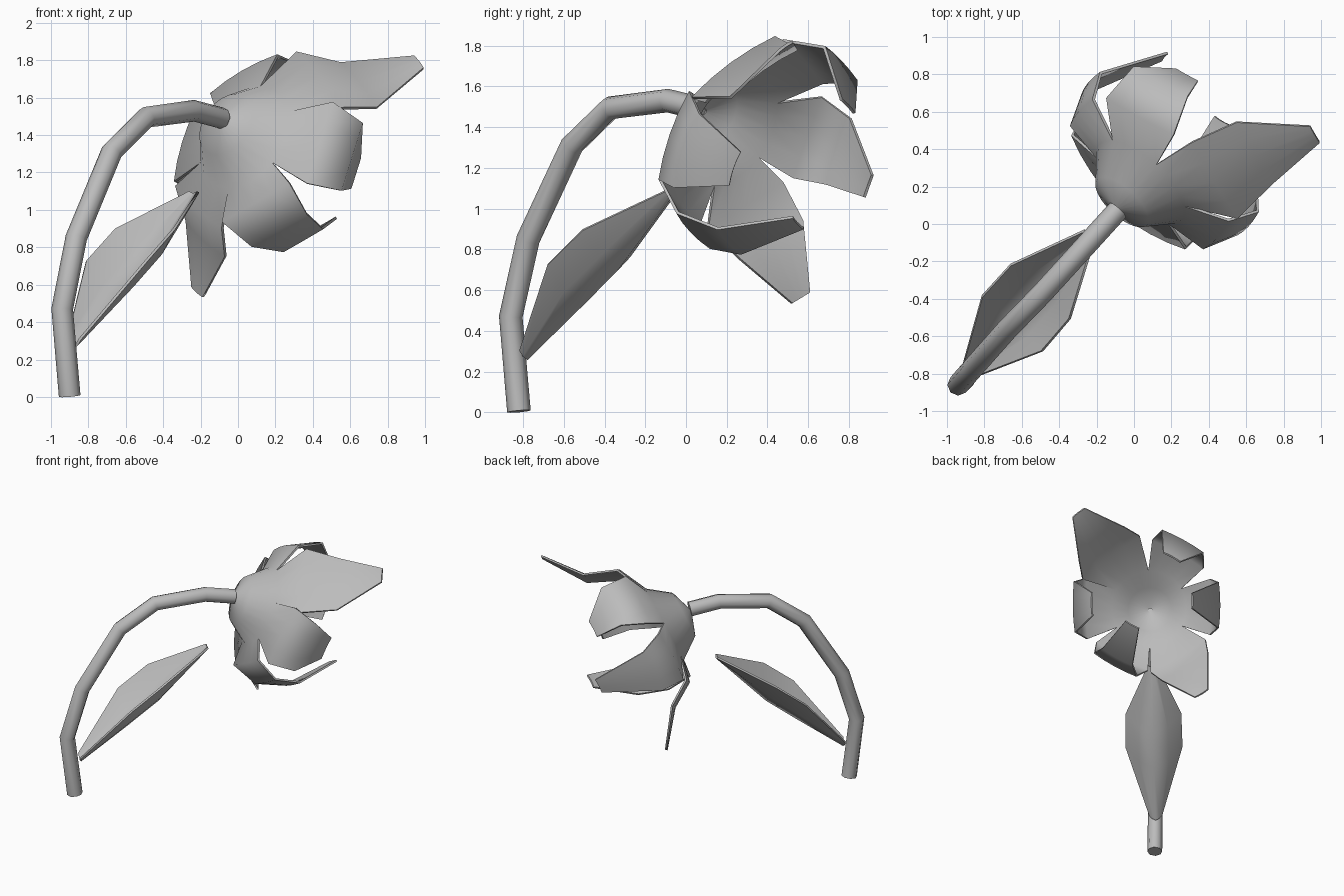
import bpy, bmesh, math
from mathutils import Vector

if "Cube" in bpy.data.objects:
    bpy.data.objects.remove(bpy.data.objects["Cube"])

grey = bpy.data.materials.new("soft_grey")
grey.use_nodes = True
grey.diffuse_color = (0.5, 0.5, 0.5, 1)
grey.node_tree.nodes["Principled BSDF"].inputs["Base Color"].default_value = (0.5, 0.5, 0.5, 1)

# Flower frame: side, up and facing directions, tilted towards the ground
TILT = math.radians(25)
FORWARD = Vector((0.675, 0.737, 0))
SIDE = Vector((0.737, -0.675, 0))
DOWN = Vector((0, 0, -1))
AXIS = FORWARD * math.cos(TILT) + DOWN * math.sin(TILT)
UP = FORWARD * math.sin(TILT) - DOWN * math.cos(TILT)
CENTRE = Vector((0.04, 0.23, 1.385))


def add_grid(bm, rows):
    """Skin a list of point rows with quads."""
    verts = [[bm.verts.new(p) for p in row] for row in rows]
    for a, b in zip(verts, verts[1:]):
        for i in range(len(a) - 1):
            bm.faces.new((a[i], a[i + 1], b[i + 1], b[i]))


def finish(bm, name, thickness):
    """Weld, thicken and smooth a sheet, then make it an object."""
    bmesh.ops.remove_doubles(bm, verts=bm.verts, dist=0.001)
    bmesh.ops.recalc_face_normals(bm, faces=bm.faces)
    bmesh.ops.solidify(bm, geom=bm.faces[:], thickness=thickness)
    bmesh.ops.recalc_face_normals(bm, faces=bm.faces)
    mesh = bpy.data.meshes.new(name)
    bm.to_mesh(mesh)
    bm.free()
    mesh.materials.append(grey)
    obj = bpy.data.objects.new(name, mesh)
    bpy.context.collection.objects.link(obj)
    bpy.ops.object.select_all(action='DESELECT')
    obj.select_set(True)
    bpy.context.view_layer.objects.active = obj
    bpy.ops.object.shade_smooth_by_angle(angle=math.radians(75))


COLUMNS = (-1, -0.5, 0, 0.5, 1)
CUP = ((0.02, -0.225), (0.18, -0.17), (0.30, -0.01))  # radius, depth


def petal_rows(angle, lean, profile):
    """Cup sector followed by the free blade (radius, depth, width)."""
    rows = []
    for r, h in CUP:
        row = []
        for k in COLUMNS:
            t = angle + k * math.pi / 6
            row.append(CENTRE + (SIDE * math.cos(t) + UP * math.sin(t)) * r + AXIS * h)
        rows.append(row)
    angle += math.radians(lean)
    out = SIDE * math.cos(angle) + UP * math.sin(angle)
    across = UP * math.cos(angle) - SIDE * math.sin(angle)
    for r, h, width in profile:
        row = []
        for k in COLUMNS:
            bulge = 0.03 * width * (1 - k * k)
            row.append(CENTRE + out * (r + bulge) + AXIS * (h - bulge) + across * (k * width / 2))
        rows.append(row)
    return rows


# Six petals (sideways lean, blade): two bent open, four curling inwards
PETALS = (
    (0, ((0.49, 0.06, 0.48), (0.575, 0.24, 0.40), (0.43, 0.45, 0.18))),
    (-6, ((0.49, 0.11, 0.56), (0.59, 0.35, 0.45), (0.88, 0.56, 0.12))),
    (0, ((0.48, 0.08, 0.46), (0.57, 0.28, 0.37), (0.41, 0.48, 0.15))),
    (1, ((0.485, 0.06, 0.44), (0.555, 0.23, 0.36), (0.365, 0.64, 0.12))),
    (0, ((0.45, 0.04, 0.50), (0.57, 0.22, 0.42), (0.83, 0.41, 0.12))),
    (0, ((0.44, 0.00, 0.46), (0.53, 0.19, 0.38), (0.48, 0.41, 0.27), (0.22, 0.68, 0.12))),
)
bm = bmesh.new()
for i, (lean, profile) in enumerate(PETALS):
    add_grid(bm, petal_rows(i * math.pi / 3, lean, profile))
finish(bm, "petals", 0.014)

# Folded leaf: midrib point, lift of the edges, half width
LEAF = (
    ((-0.88, -0.785, 0.27), 0.04, 0.04),
    ((-0.64, -0.52, 0.53), 0.20, 0.212),
    ((-0.49, -0.35, 0.70), 0.20, 0.209),
    ((-0.24, -0.06, 1.09), 0.01, 0.03),
)
bm = bmesh.new()
rows = []
for rib, lift, half in LEAF:
    rows.append([Vector(rib) + SIDE * (k * half) - (DOWN + FORWARD * 0.1) * (lift * abs(k) ** 1.5)
                 for k in COLUMNS])
add_grid(bm, rows)
finish(bm, "leaf", 0.014)

# Arching stem as a bevelled path
PATH = ((-0.90, -0.82, 0.005), (-0.94, -0.86, 0.47), (-0.865, -0.775, 0.85),
        (-0.675, -0.56, 1.31), (-0.49, -0.37, 1.495), (-0.235, -0.09, 1.53),
        (-0.085, 0.075, 1.49))
curve = bpy.data.curves.new("stem", 'CURVE')
curve.dimensions = '3D'
curve.bevel_depth = 0.058
curve.bevel_resolution = 2
curve.use_fill_caps = True
spline = curve.splines.new('POLY')
spline.points.add(len(PATH) - 1)
for point, co in zip(spline.points, PATH):
    point.co = (*co, 1)
spline.use_smooth = True
curve.materials.append(grey)
stem = bpy.data.objects.new("stem", curve)
bpy.context.collection.objects.link(stem)
